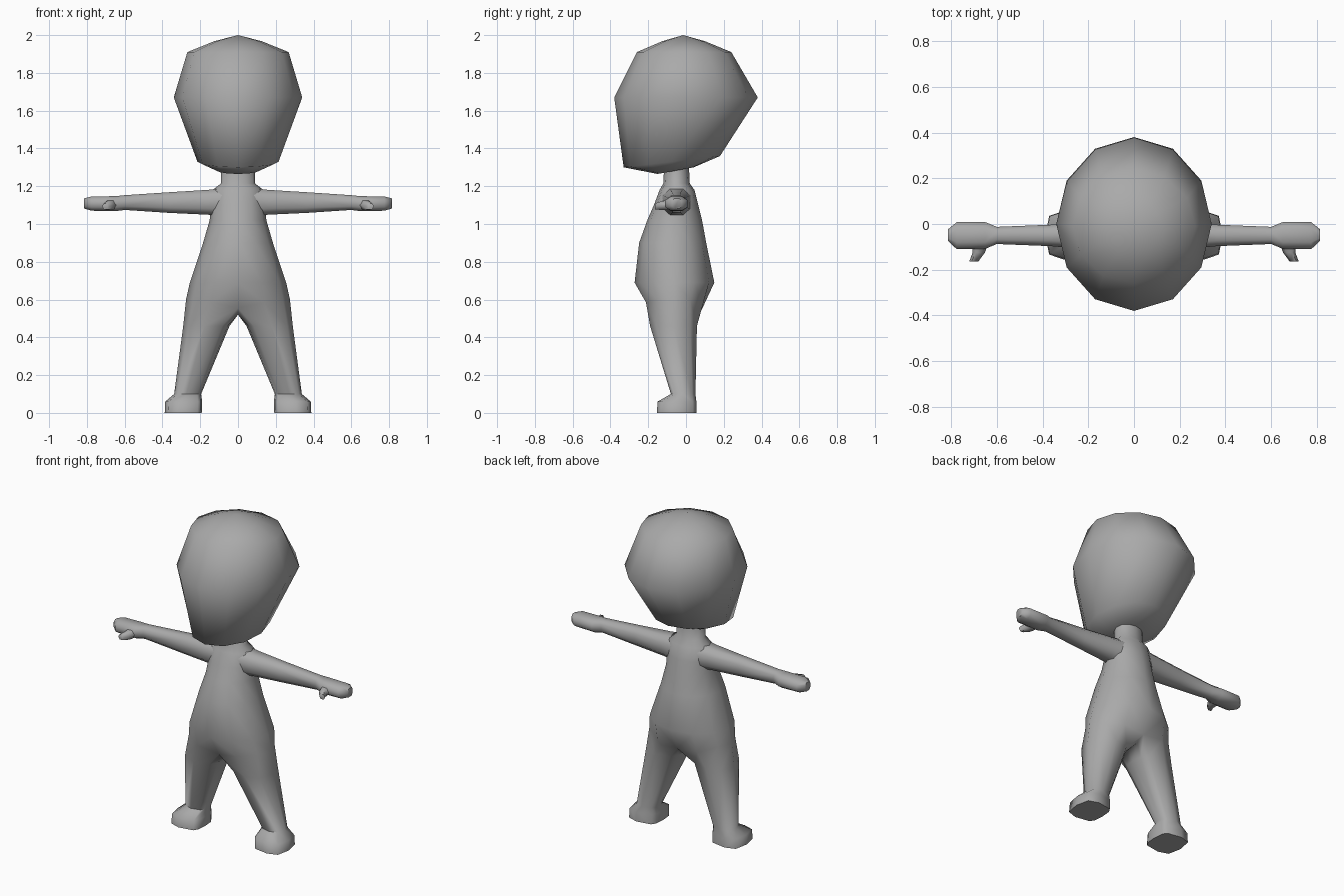
import bpy, bmesh
from math import sin, cos, radians, copysign

if "Cube" in bpy.data.objects:
    bpy.data.objects.remove(bpy.data.objects["Cube"])

grey = bpy.data.materials.new("plain grey")
grey.diffuse_color = (0.4, 0.4, 0.4, 1)
grey.use_nodes = True
grey.node_tree.nodes["Principled BSDF"].inputs["Base Color"].default_value = grey.diffuse_color


def oval(angles, u0, u1, v0, v1, power=1.0):
    """Oval through the given limits; angle 0 is at v0, 90 at u1."""
    pts = []
    for a in angles:
        s, c = sin(radians(a)), -cos(radians(a))
        s, c = [copysign(abs(t) ** power, t) if abs(t) > 1e-6 else 0 for t in (s, c)]
        pts.append(((u0 + u1) / 2 + (u1 - u0) / 2 * s, (v0 + v1) / 2 + (v1 - v0) / 2 * c))
    return pts


def loft(bm, rings, closed=True):
    """Join successive vertex rings with quads."""
    for a, b in zip(rings, rings[1:]):
        n = len(a)
        for i in range(n if closed else n - 1):
            j = (i + 1) % n
            bm.faces.new((a[i], a[j], b[j], b[i]))


def finish(bm, name, mirror=False, angle=60):
    bmesh.ops.recalc_face_normals(bm, faces=bm.faces[:])
    me = bpy.data.meshes.new(name)
    bm.to_mesh(me)
    bm.free()
    me.materials.append(grey)
    ob = bpy.data.objects.new(name, me)
    bpy.context.collection.objects.link(ob)
    bpy.ops.object.select_all(action='DESELECT')
    ob.select_set(True)
    bpy.context.view_layer.objects.active = ob
    bpy.ops.object.shade_smooth_by_angle(angle=radians(angle))
    if mirror:
        m = ob.modifiers.new("mirror", 'MIRROR')
        m.use_clip = True
        m.merge_threshold = 0.002
    return ob


# Head: twelve-sided rings (front z, back z, front y, back y, half width)
bm = bmesh.new()
rings = []
for zf, zb, y0, y1, w in [(1.265, 1.30, -0.15, 0.04, 0.11),
                          (1.30, 1.36, -0.33, 0.18, 0.215),
                          (1.67, 1.67, -0.38, 0.38, 0.34),
                          (1.91, 1.91, -0.26, 0.24, 0.268),
                          (1.968, 1.968, -0.125, 0.10, 0.125)]:
    rings.append([bm.verts.new((x, y, zf + (zb - zf) * (y - y0) / (y1 - y0)))
                  for x, y in oval(range(0, 360, 30), -w, w, y0, y1)])
loft(bm, rings)
bm.faces.new(rings[0])
crown = bm.verts.new((0, -0.015, 2.0))
for i in range(12):
    bm.faces.new((rings[-1][i], rings[-1][(i + 1) % 12], crown))
finish(bm, "head", angle=75)

# Body, half of it mirrored: neck and torso (z, half width, front y, back y)
bm = bmesh.new()
torso = []
for z, w, y0, y1 in [(1.32, 0.09, -0.115, 0.015),
                     (1.215, 0.09, -0.12, 0.02),
                     (1.18, 0.135, -0.14, 0.045),
                     (1.10, 0.145, -0.17, 0.065),
                     (1.02, 0.15, -0.205, 0.085),
                     (0.90, 0.185, -0.248, 0.107),
                     (0.69, 0.255, -0.272, 0.15),
                     (0.60, 0.275, -0.235, 0.11)]:
    torso.append([bm.verts.new((max(x, 0), y, z))
                  for x, y in oval(range(0, 181, 30), -w, w, y0, y1)])
hip = torso[-1]
for i, z in {0: 0.555, 6: 0.55, 1: 0.585, 5: 0.565}.items():
    hip[i].co.z = z
hip[0].co.y, hip[6].co.y = -0.19, 0.085
loft(bm, torso, closed=False)

# Leg and foot continue from the hip and crotch (z, inner x, outer x, front y, back y, squareness)
crotch = [bm.verts.new((0, y, 0.52)) for y in (0.03, -0.05, -0.13)]
leg = [hip + crotch]
angles = [-40 + i * 260 / 6 for i in range(7)] + [245, 270, 295]
for z, x0, x1, y0, y1, p in [(0.46, 0.045, 0.29, -0.19, 0.058, 0.85),
                             (0.10, 0.195, 0.338, -0.08, 0.05, 0.85),
                             (0.06, 0.19, 0.385, -0.15, 0.055, 0.6),
                             (0.0, 0.192, 0.388, -0.155, 0.057, 0.6)]:
    leg.append([bm.verts.new((x, y, z)) for x, y in oval(angles, x0, x1, y0, y1, p)])
loft(bm, leg)
bm.faces.new(leg[-1])
finish(bm, "body", mirror=True)

# Arm and mitten hand (x, front y, back y, bottom z, top z)
bm = bmesh.new()
arm = []
for x, y0, y1, z0, z1 in [(0.08, -0.13, 0.03, 1.035, 1.195),
                          (0.16, -0.12, 0.02, 1.045, 1.185),
                          (0.36, -0.10, 0.0, 1.055, 1.172),
                          (0.60, -0.09, -0.01, 1.072, 1.155),
                          (0.65, -0.112, 0.012, 1.065, 1.15),
                          (0.775, -0.114, 0.012, 1.068, 1.148),
                          (0.814, -0.075, -0.022, 1.08, 1.138)]:
    arm.append([bm.verts.new((x, y, z))
                for y, z in oval([22.5 + 45 * i for i in range(8)], y0, y1, z0, z1, 0.8)])
loft(bm, arm)
bm.faces.new(arm[0])
bm.faces.new(arm[-1])
finish(bm, "arm", mirror=True)

# Thumb (y, inner x, outer x, bottom z, top z)
bm = bmesh.new()
thumb = []
for y, x0, x1, z0, z1 in [(-0.08, 0.635, 0.71, 1.072, 1.135),
                          (-0.125, 0.652, 0.706, 1.07, 1.125),
                          (-0.163, 0.68, 0.72, 1.075, 1.112)]:
    thumb.append([bm.verts.new((x, y, z))
                  for x, z in oval(range(30, 360, 60), x0, x1, z0, z1)])
loft(bm, thumb)
bm.faces.new(thumb[0])
bm.faces.new(thumb[-1])
finish(bm, "thumb", mirror=True)
